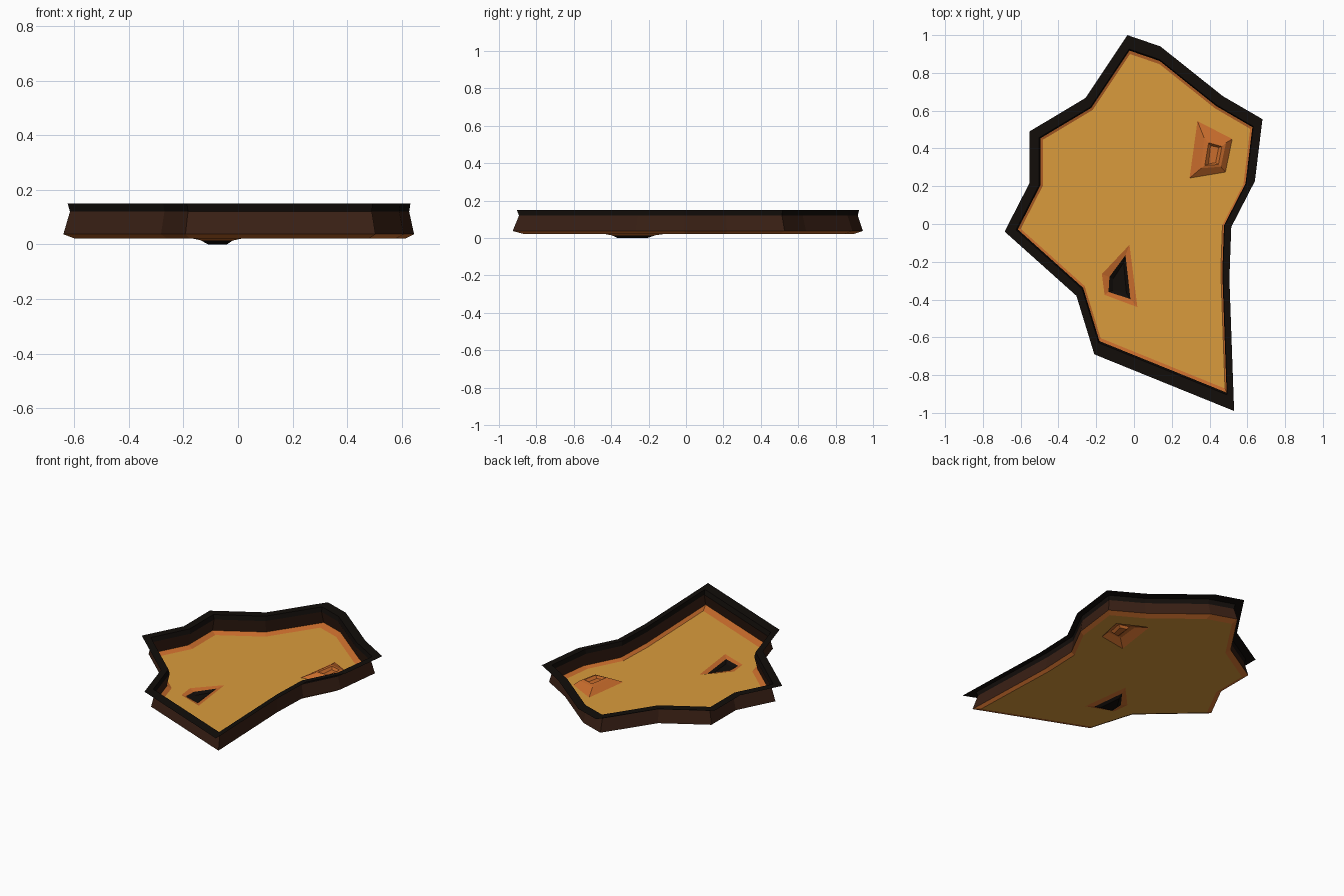
import bpy, bmesh

if "Cube" in bpy.data.objects:
    bpy.data.objects.remove(bpy.data.objects["Cube"])

def material(name, rgb):
    m = bpy.data.materials.new(name)
    m.diffuse_color = (*rgb, 1)
    m.use_nodes = True
    m.node_tree.nodes["Principled BSDF"].inputs["Base Color"].default_value = m.diffuse_color
    return m

YELLOW = material("yellow", (0.70, 0.33, 0.045))
ORANGE = material("orange", (0.58, 0.15, 0.025))
BROWN = material("dark_brown", (0.04, 0.014, 0.007))
BLACK = material("black", (0.006, 0.004, 0.003))

# Outer lip outline, clockwise from the back tip
OUTLINE = [(-.035, 1), (.14, .94), (.47, .677), (.68, .555), (.64, .227), (.515, -.016),
           (.505, -.29), (.53, -.99), (-.21, -.69), (-.305, -.38), (-.685, -.04),
           (-.553, .217), (-.553, .49), (-.257, .667)]
FLOOR_Z = 0.022

def ring(scale, shift, z):
    return [(x * scale + shift, y * scale + shift, z) for x, y in OUTLINE]

def flat(points, z):
    return [(x, y, z) for x, y in points]

def build(name, loops, mats, cap=None):
    """Bridge successive loops of equal length, one material per band."""
    bm = bmesh.new()
    rows = [[bm.verts.new(p) for p in loop] for loop in loops]
    n = len(rows[0])
    for k, (a, b) in enumerate(zip(rows, rows[1:])):
        for i in range(n):
            j = (i + 1) % n
            bm.faces.new((a[i], a[j], b[j], b[i])).material_index = k
    if cap:
        bm.faces.new(rows[-1]).material_index = len(mats)
    finish(bm, name, mats + ([cap] if cap else []))

def finish(bm, name, mats):
    me = bpy.data.meshes.new(name)
    bm.to_mesh(me)
    bm.free()
    for m in mats:
        me.materials.append(m)
    ob = bpy.data.objects.new(name, me)
    bpy.context.collection.objects.link(ob)

# Tray wall: sloped foot, leaning wall, dark rim and thin flat lip
base = ring(.89, .01, FLOOR_Z)
build("tray_wall",
      [base, ring(.941, .005, .037), ring(.91, .008, .12), ring(.92, .006, .15), ring(1, 0, .15)],
      [ORANGE, BROWN, BLACK, BLACK])

# Sunken pit
pit = [(-.024, -.11), (.018, -.44), (-.156, -.375), (-.17, -.265)]
pit_mid = [(-.045, -.165), (-.019, -.397), (-.135, -.36), (-.13, -.28)]
pit_low = [(-.055, -.205), (-.04, -.366), (-.11, -.35), (-.11, -.29)]
build("sunken_pit", [flat(pit, FLOOR_Z), flat(pit_mid, .014), flat(pit_low, 0)],
      [ORANGE, BLACK], BLACK)

# Raised crater with a dented top
crater = [(.336, .545), (.52, .45), (.484, .275), (.294, .243)]
crater_rim = [(.372, .455), (.487, .43), (.46, .303), (.355, .295)]
crater_in = [(.395, .43), (.465, .41), (.447, .315), (.375, .31)]
crater_low = [(.405, .415), (.448, .405), (.432, .325), (.395, .318)]
build("raised_crater",
      [flat(crater, FLOOR_Z), flat(crater_rim, .05), flat(crater_in, .055), flat(crater_low, .04)],
      [ORANGE] * 3, ORANGE)

# Floor sheet with openings for the pit and the crater
bm = bmesh.new()
edges = []
for loop in (base, flat(pit, FLOOR_Z), flat(crater, FLOOR_Z)):
    vs = [bm.verts.new(p) for p in loop]
    edges += [bm.edges.new((vs[i - 1], vs[i])) for i in range(len(vs))]
bmesh.ops.triangle_fill(bm, edges=edges, use_beauty=True, normal=(0, 0, 1))
finish(bm, "tray_floor", [YELLOW])
